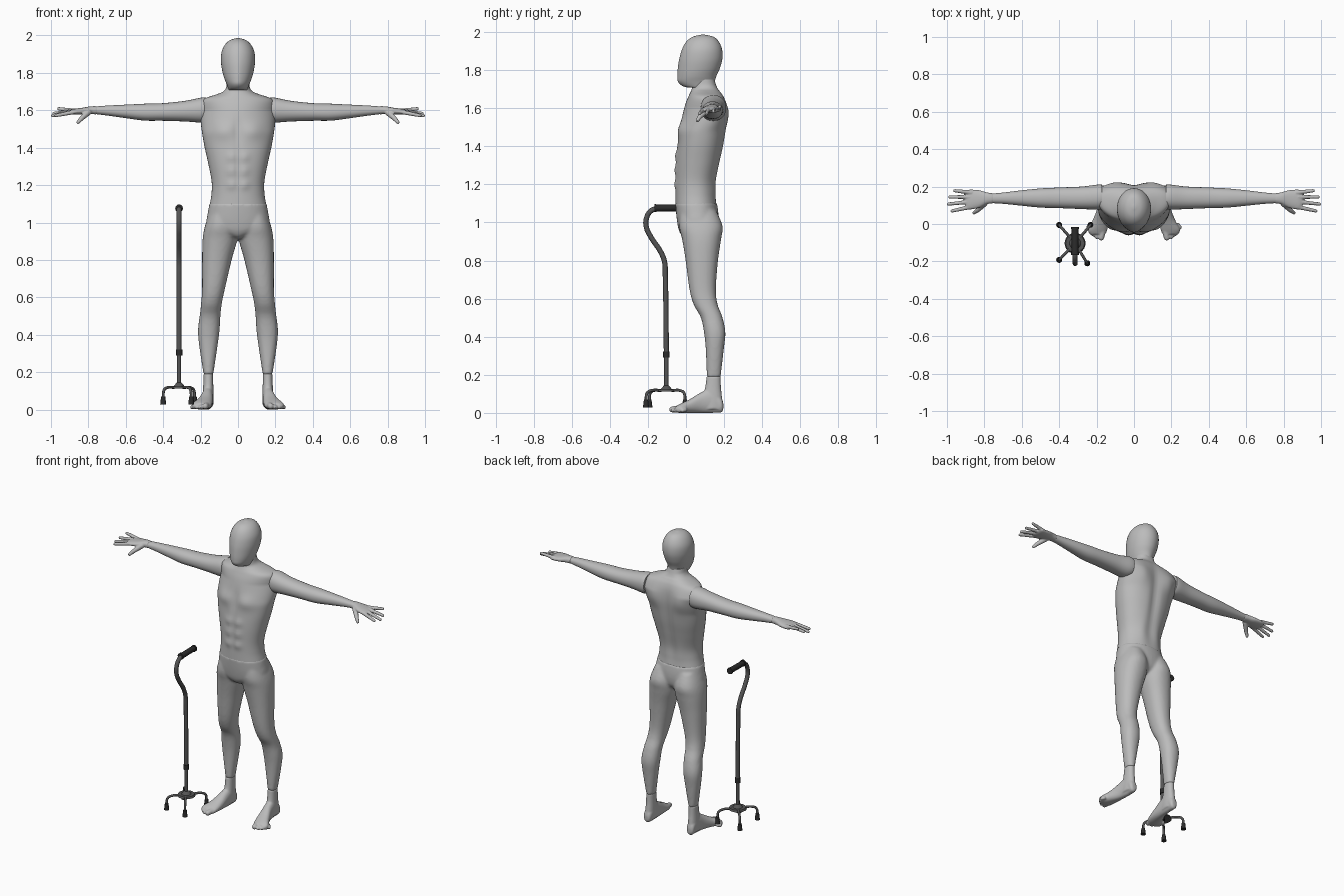
import bpy, bmesh
from math import sin, cos, pi, exp, copysign
from mathutils import Vector, Matrix

if "Cube" in bpy.data.objects:
    bpy.data.objects.remove(bpy.data.objects["Cube"], do_unlink=True)


def material(name, rgb):
    m = bpy.data.materials.new(name)
    m.use_nodes = True
    m.diffuse_color = (*rgb, 1)
    m.node_tree.nodes["Principled BSDF"].inputs["Base Color"].default_value = (*rgb, 1)
    return m


BODY = material("body_grey", (.5, .5, .5))
METAL = material("dark_metal", (.09, .09, .09))
RUBBER = material("black_rubber", (.025, .025, .025))


def smooth_sections(rows, steps=6):
    """Catmull-Rom interpolation of the section rows."""
    out = []
    for i in range(len(rows) - 1):
        a, b, c, d = (rows[max(0, min(len(rows) - 1, i + k))] for k in (-1, 0, 1, 2))
        for s in range(steps):
            t = s / steps
            out.append([.5 * (2 * q + (r - p) * t + (2 * p - 5 * q + 4 * r - w) * t * t
                              + (3 * q - p - 3 * r + w) * t ** 3)
                        for p, q, r, w in zip(a, b, c, d)])
    return out + [list(rows[-1])]


def loft(bm, axis, rows, n=40, power=2.2, side=1, skew=None):
    """Rings along an axis; each row is (position, u low, u high, v low, v high)."""
    rings = []
    for t, u0, u1, v0, v1 in smooth_sections(rows):
        ring = []
        for k in range(n):
            a = 2 * pi * k / n
            cu = copysign(abs(cos(a)) ** (2 / power), cos(a))
            cv = copysign(abs(sin(a)) ** (2 / power), sin(a))
            u = (u0 + u1) / 2 + cu * (u1 - u0) / 2
            v = (v0 + v1) / 2 + cv * (v1 - v0) / 2
            if skew:
                v += skew(t) * cu * cu
            p = {"x": (t, u, v), "y": (u, t, v), "z": (u, v, t)}[axis]
            ring.append(bm.verts.new((p[0] * side, p[1], p[2])))
        rings.append(ring)
    for r, q in zip(rings, rings[1:]):
        for k in range(n):
            bm.faces.new((r[k], r[(k + 1) % n], q[(k + 1) % n], q[k]))
    bm.faces.new(rings[0])
    bm.faces.new(rings[-1])


def digit(bm, a, b, r0, r1, side):
    """Tapered finger or toe as a chain of balls, fused later by remeshing."""
    a, b = Vector(a), Vector(b)
    for i in range(13):
        p = a.lerp(b, i / 12)
        bmesh.ops.create_uvsphere(bm, u_segments=12, v_segments=8, radius=r0 + (r1 - r0) * i / 12,
                                  matrix=Matrix.Translation((p.x * side, p.y, p.z)))


def sculpt(bm, bumps):
    """Mirrored soft bumps: (x, z, x size, z size, amount, facing)."""
    bm.normal_update()
    moves = []
    for v in bm.verts:
        dy = 0
        for x, z, sx, sz, amount, facing in bumps:
            w = max(0, facing * v.normal.y)
            dy += facing * amount * w * exp(-((abs(v.co.x) - x) / sx) ** 2 - ((v.co.z - z) / sz) ** 2)
        moves.append(dy)
    for v, dy in zip(bm.verts, moves):
        v.co.y += dy


def finish(bm, name, mat, voxel=0):
    bmesh.ops.recalc_face_normals(bm, faces=bm.faces)
    me = bpy.data.meshes.new(name)
    bm.to_mesh(me)
    bm.free()
    ob = bpy.data.objects.new(name, me)
    bpy.context.collection.objects.link(ob)
    me.materials.append(mat)
    bpy.ops.object.select_all(action="DESELECT")
    ob.select_set(True)
    bpy.context.view_layer.objects.active = ob
    bpy.ops.object.shade_smooth_by_angle(angle=.9)
    if voxel:
        r = ob.modifiers.new("fuse", "REMESH")
        r.mode, r.voxel_size, r.use_smooth_shade = "VOXEL", voxel, True
        s = ob.modifiers.new("soften", "SMOOTH")
        s.factor, s.iterations = .5, 4
    return ob


# Head
bm = bmesh.new()
head = [(1.708, .05, .01, .14), (1.718, .053, -.02, .146), (1.74, .061, -.04, .151), (1.77, .073, -.042, .16),
        (1.81, .084, -.039, .178), (1.86, .091, -.033, .191), (1.91, .088, -.02, .189),
        (1.95, .07, .002, .172), (1.975, .043, .035, .145), (1.986, .008, .08, .1)]
loft(bm, "z", [(z, -w, w, f, b) for z, w, f, b in head], power=2)
sculpt(bm, [(0, 1.8, .02, .08, .004, -1)])
finish(bm, "head", BODY)

# Torso with neck, chest, stomach and back muscles
bm = bmesh.new()
torso = [(1.098, .151, -.055, .16), (1.15, .142, -.055, .155), (1.22, .141, -.055, .156), (1.32, .16, -.053, .18),
         (1.41, .18, -.045, .2), (1.5, .195, -.03, .212), (1.56, .2, -.02, .215), (1.62, .2, -.004, .21),
         (1.66, .183, .012, .198), (1.685, .115, .024, .182), (1.7, .08, .03, .17),
         (1.72, .064, .033, .16), (1.75, .059, .04, .15)]
loft(bm, "z", [(z, -w, w, f, b) for z, w, f, b in torso], n=72,
     skew=lambda z: .045 * max(0, 1 - abs(z - 1.6) / .12))
muscles = [(.08, 1.49, .06, .045, .016, -1), (0, 1.49, .018, .07, -.008, -1),
           (0, 1.3, .012, .12, -.006, -1), (.1, 1.56, .05, .07, .012, 1),
           (0, 1.42, .03, .2, -.014, 1), (.06, 1.2, .035, .08, .006, 1)]
muscles += [(.035, z, .025, .024, .008, -1) for z in (1.2, 1.275, 1.35)]
sculpt(bm, muscles)
finish(bm, "torso", BODY)

# Hips and legs, fused into one piece
bm = bmesh.new()
hips = [(1.105, .152, -.056, .162), (1.05, .162, -.052, .17), (1., .168, -.046, .17),
        (.96, .14, -.038, .16), (.93, .06, -.022, .13), (.915, .02, 0, .1)]
loft(bm, "z", [(z, -w, w, f, b) for z, w, f, b in hips])
leg = [(1.06, .02, .15, -.03, .16), (.98, .005, .177, -.036, .192), (.91, .004, .189, -.02, .184),
       (.8, .034, .192, -.002, .168), (.65, .069, .192, .018, .157), (.57, .086, .197, .04, .166),
       (.5, .094, .205, .078, .192), (.42, .099, .214, .095, .207), (.33, .111, .206, .104, .198),
       (.188, .132, .184, .109, .182)]
for side in (-1, 1):
    loft(bm, "z", leg, side=side)
finish(bm, "hips_and_legs", BODY, voxel=.009)

# Arms, hands and feet on both sides
arm = [(.17, .08, .21, 1.537, 1.668), (.2, .077, .21, 1.534, 1.667), (.28, .08, .2, 1.54, 1.651),
       (.4, .085, .195, 1.544, 1.638), (.5, .088, .19, 1.545, 1.635), (.6, .098, .18, 1.558, 1.63),
       (.7, .108, .168, 1.572, 1.625), (.765, .112, .162, 1.58, 1.62)]
palm = [(.755, .11, .164, 1.578, 1.622), (.79, .105, .17, 1.579, 1.621), (.83, .086, .181, 1.577, 1.614),
        (.88, .077, .184, 1.577, 1.607), (.9, .09, .172, 1.583, 1.6)]
fingers = [((.87, .168, 1.597), (.958, .178, 1.608)), ((.88, .145, 1.596), (.984, .144, 1.583)),
           ((.88, .118, 1.594), (.991, .107, 1.571)), ((.87, .092, 1.592), (.972, .07, 1.572))]
ankle = [(.192, .133, .184, .108, .182), (.13, .132, .186, .1, .184), (.06, .13, .19, .08, .192),
         (.02, .132, .19, .08, .194)]
foot = [(.196, .148, .172, .02, .05), (.185, .136, .186, .003, .08), (.14, .131, .189, 0, .13),
        (.08, .132, .198, 0, .108), (.02, .135, .221, 0, .072), (-.03, .142, .246, 0, .048),
        (-.055, .153, .236, .002, .034)]
toes = [((.168, -.04), (.175, -.073), .018), ((.19, -.04), (.2, -.069), .013), ((.207, -.03), (.219, -.055), .013),
        ((.222, -.02), (.235, -.038), .012), ((.234, -.005), (.246, -.018), .012)]
for side, label in ((-1, "right"), (1, "left")):
    bm = bmesh.new()
    loft(bm, "x", arm, side=side)
    finish(bm, label + "_arm", BODY)

    bm = bmesh.new()
    loft(bm, "x", palm, n=24, side=side)
    for a, b in fingers:
        digit(bm, a, b, .0125, .0095, side)
    digit(bm, (.8, .11, 1.59), (.835, .075, 1.558), .018, .013, side)
    digit(bm, (.835, .075, 1.558), (.855, .06, 1.536), .013, .0095, side)
    finish(bm, label + "_hand", BODY, voxel=.004)

    bm = bmesh.new()
    loft(bm, "z", ankle, n=24, side=side)
    loft(bm, "y", foot, n=24, side=side)
    for (ax, ay), (bx, by), r in toes:
        digit(bm, (ax, ay, r + .004), (bx, by, r), r, r * .9, side)
    finish(bm, label + "_foot", BODY, voxel=.005)


# Walking cane
def tube(name, points, radius, mat, kind="BEZIER"):
    cu = bpy.data.curves.new(name, "CURVE")
    cu.dimensions, cu.bevel_depth, cu.bevel_resolution = "3D", radius, 4
    cu.use_fill_caps = True
    sp = cu.splines.new("BEZIER")
    sp.bezier_points.add(len(points) - 1)
    for bp, p in zip(sp.bezier_points, points):
        bp.co = p
        bp.handle_left_type = bp.handle_right_type = "AUTO"
    cu.materials.append(mat)
    ob = bpy.data.objects.new(name, cu)
    bpy.context.collection.objects.link(ob)
    bpy.ops.object.select_all(action="DESELECT")
    ob.select_set(True)
    bpy.context.view_layer.objects.active = ob
    bpy.ops.object.convert(target="MESH")
    bpy.ops.object.shade_smooth_by_angle(angle=.9)


def cone(name, base, r0, r1, height, mat):
    bm = bmesh.new()
    bmesh.ops.create_cone(bm, cap_ends=True, segments=24, radius1=r0, radius2=r1, depth=height,
                          matrix=Matrix.Translation((base[0], base[1], base[2] + height / 2)))
    finish(bm, name, mat)


CX, CY = -.315, -.103
pole = [(CY, .3), (-.105, .5), (-.109, .73), (-.112, .79), (-.13, .84), (-.185, .925), (-.208, .975),
        (-.208, 1.02), (-.185, 1.06), (-.15, 1.073), (-.1, 1.075)]
tube("cane_pole", [(CX, y, z) for y, z in pole], .0135, METAL)
tube("cane_lower_tube", [(CX, CY, .12), (CX, CY, .31)], .0115, METAL)
tube("cane_grip", [(CX, -.16, 1.075), (CX, -.02, 1.077)], .018, RUBBER)
for i, y in enumerate((-.16, -.022)):
    tube(f"cane_grip_rim_{i}", [(CX, y - .006, 1.076), (CX, y + .006, 1.076)], .021, RUBBER)
cone("cane_collar", (CX, CY, .29), .017, .017, .032, RUBBER)
cone("cane_base_plate", (CX, CY, .112), .056, .05, .012, METAL)
cone("cane_base_hub", (CX, CY, .124), .03, .013, .02, METAL)
for i, (x, y) in enumerate(((-.4, -.005), (-.232, -.005), (-.4, -.192), (-.25, -.21))):
    def at(f, z):
        return (CX + (x - CX) * f, CY + (y - CY) * f, z)
    tube(f"cane_leg_{i}", [at(.3, .118), at(.75, .117), at(.94, .105), at(1, .06)], .0075, METAL)
    cone(f"cane_foot_{i}", at(1, .028), .016, .011, .042, RUBBER)
